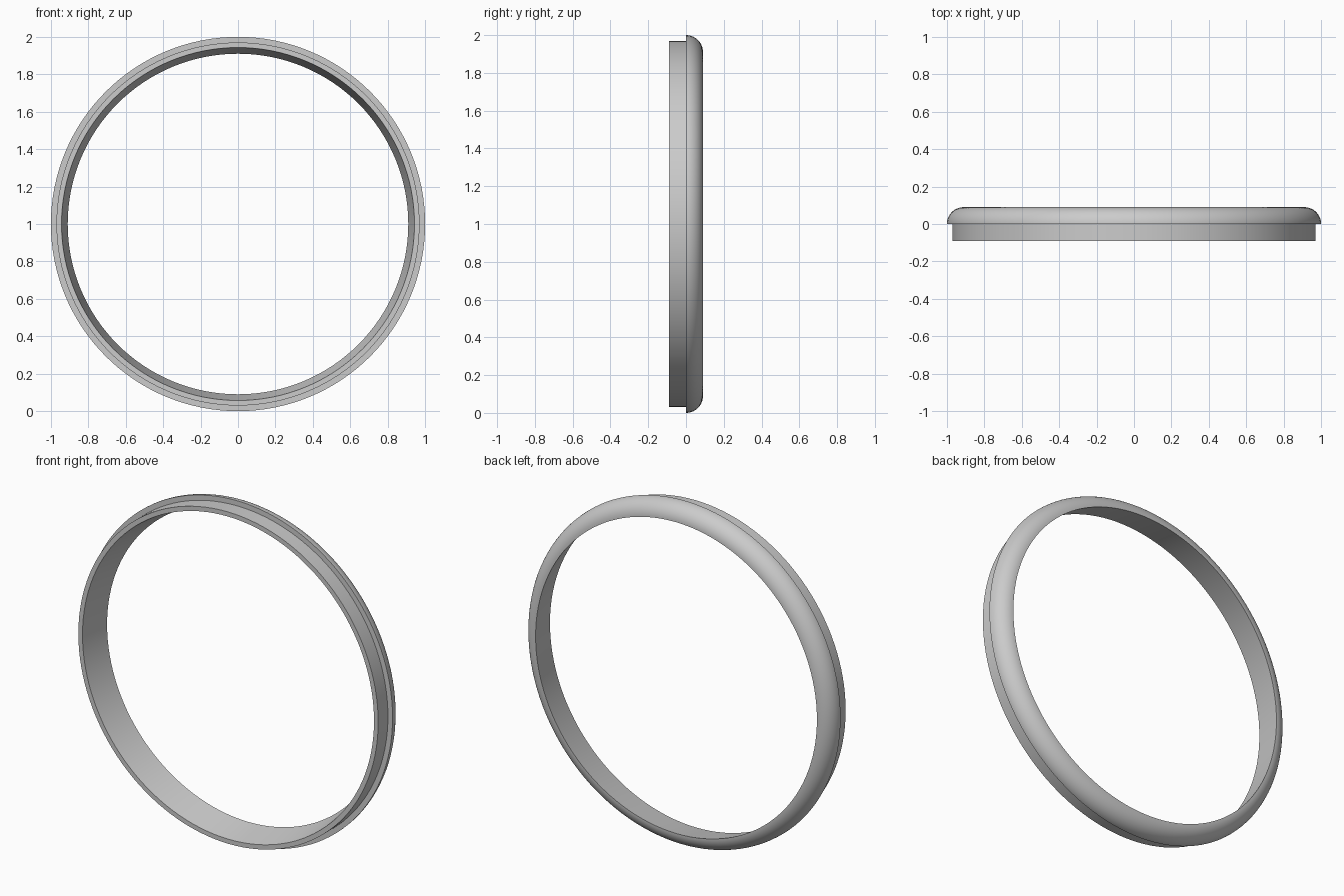
import bpy
import bmesh
from math import cos, sin, pi, radians
from mathutils import Matrix, Vector

cube = bpy.data.objects.get("Cube")
if cube:
    bpy.data.objects.remove(cube)

# Plain grey
grey = bpy.data.materials.new("plain_grey")
grey.use_nodes = True
colour = (0.6, 0.6, 0.6, 1)
grey.diffuse_color = colour
grey.node_tree.nodes["Principled BSDF"].inputs["Base Color"].default_value = colour

SEGMENTS = 128
DEPTH = 0.09     # depth of the collar and of the rounded rim
INNER = 0.91     # narrowest radius, at the back
ARC_STEPS = 14

# Cross-section (radius, y): tapered bore, collar, flange step, quarter-round rim
profile = [(0.943, -DEPTH), (0.97, -DEPTH), (0.97, 0)]
for i in range(ARC_STEPS + 1):
    a = pi / 2 * i / ARC_STEPS
    profile.append((INNER + DEPTH * cos(a), DEPTH * sin(a)))

# Revolve the section around the y axis
bm = bmesh.new()
loops = []
for s in range(SEGMENTS):
    turn = Matrix.Rotation(2 * pi * s / SEGMENTS, 3, 'Y')
    loops.append([bm.verts.new(turn @ Vector((r, y, 0)) + Vector((0, 0, 1)))
                  for r, y in profile])
n = len(profile)
for s in range(SEGMENTS):
    here, there = loops[s], loops[(s + 1) % SEGMENTS]
    for k in range(n):
        j = (k + 1) % n
        bm.faces.new((here[k], here[j], there[j], there[k]))
bmesh.ops.recalc_face_normals(bm, faces=bm.faces)

mesh = bpy.data.meshes.new("rim_ring")
bm.to_mesh(mesh)
bm.free()
mesh.materials.append(grey)
ring = bpy.data.objects.new("rim_ring", mesh)
bpy.context.collection.objects.link(ring)

# Smooth shading with crisp steps
bpy.ops.object.select_all(action='DESELECT')
ring.select_set(True)
bpy.context.view_layer.objects.active = ring
bpy.ops.object.shade_smooth_by_angle(angle=radians(30))
